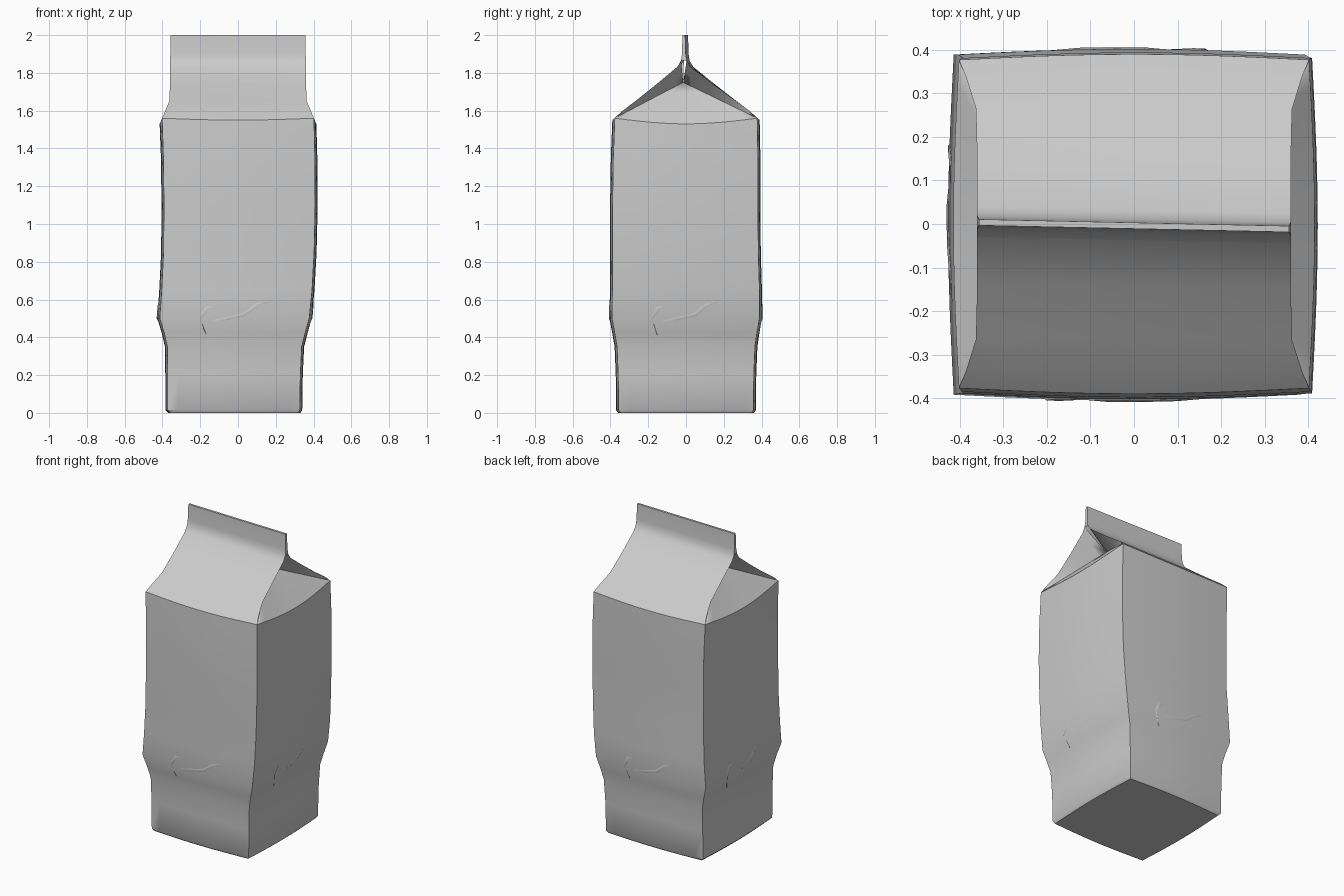
import bpy, bmesh, math
from mathutils import Vector

cube = bpy.data.objects.get("Cube")
if cube:
    bpy.data.objects.remove(cube)

card = bpy.data.materials.new("grey card")
card.use_nodes = True
GREY = (0.6, 0.6, 0.6, 1)
card.diffuse_color = GREY
card.node_tree.nodes["Principled BSDF"].inputs["Base Color"].default_value = GREY

N = 12            # segments along each wall
EAVE = 1.56
BULGE = 0.013
# height, then the right, left, front and back limits of the body
LEVELS = [(0, -.37, .33, -.36, .36), (.015, -.385, .34, -.37, .37),
          (.2, -.385, .343, -.372, .372), (.35, -.387, .35, -.378, .378),
          (.42, -.403, .368, -.39, .388), (.5, -.427, .39, -.405, .402),
          (.65, -.417, .405, -.403, .402), (.85, -.407, .416, -.402, .396),
          (1.1, -.405, .422, -.402, .394), (1.35, -.408, .42, -.398, .394),
          (EAVE, -.415, .415, -.39, .39)]


def limits(z):
    for a, b in zip(LEVELS, LEVELS[1:]):
        if z <= b[0]:
            t = (z - a[0]) / (b[0] - a[0])
            return [p + (q - p) * t for p, q in zip(a[1:], b[1:])]
    return LEVELS[-1][1:]


def wall_point(side, t, z, lift=0):
    """Point on a wall, t running counter-clockwise from 0 to 1."""
    x0, x1, y0, y1 = limits(z)
    sag = math.sin(math.pi * t)
    out = BULGE * (sag - 1) + lift
    x0, x1, y0, y1 = x0 + BULGE, x1 - BULGE, y0 + BULGE, y1 - BULGE
    out += BULGE
    if z == EAVE:
        z -= (0.03 if side in ("left", "right") else 0.01) * sag
    dx, dy = (x1 - x0) * t, (y1 - y0) * t
    return Vector({"front": (x0 + dx, y0 - out, z), "left": (x1 + out, y0 + dy, z),
                   "back": (x1 - dx, y1 + out, z), "right": (x0 - out, y1 - dy, z)}[side])


def finish(name, bm, angle=35):
    bmesh.ops.remove_doubles(bm, verts=bm.verts, dist=0.0005)
    bmesh.ops.recalc_face_normals(bm, faces=bm.faces)
    mesh = bpy.data.meshes.new(name)
    bm.to_mesh(mesh)
    bm.free()
    obj = bpy.data.objects.new(name, mesh)
    bpy.context.collection.objects.link(obj)
    mesh.materials.append(card)
    bpy.ops.object.select_all(action="DESELECT")
    obj.select_set(True)
    bpy.context.view_layer.objects.active = obj
    bpy.ops.object.shade_smooth_by_angle(angle=math.radians(angle))
    return obj


def skin(bm, rows, closed=False):
    grid = [[bm.verts.new(p) for p in row] for row in rows]
    for a, b in zip(grid, grid[1:]):
        for i in range(len(a) if closed else len(a) - 1):
            j = (i + 1) % len(a)
            bm.faces.new((a[i], a[j], b[j], b[i]))
    return grid


# Body: four bowed walls and a base
SIDES = ("front", "left", "back", "right")
bm = bmesh.new()
rings = [[wall_point(s, i / N, lv[0]) for s in SIDES for i in range(N)] for lv in LEVELS]
bm.faces.new(skin(bm, rings, closed=True)[0])
finish("carton_body", bm)

# Roof: each panel runs from the eave up into its half of the top seal
SLOPE = [(.385, .335, 1.6), (.363, .265, 1.652), (.36, .14, 1.748), (.36, .035, 1.832),
         (.36, .015, 1.865)]
SEAL = [(.358, .01, 1.9), (.356, .007, 2.0)]


def skew(x):
    return -0.004 - 0.022 * x


def roof_row(side, half, y, z):
    sign = -1 if side == "front" else 1
    row = []
    for i in range(N + 1):
        x = -sign * half * (2 * i / N - 1)
        fade = max(0, 1 - y / .3)
        row.append(Vector((x, sign * y + skew(x) * fade, z)))
    return row


panels = {}
for side in ("front", "back"):
    panels[side] = [[wall_point(side, i / N, EAVE) for i in range(N + 1)]]
    panels[side] += [roof_row(side, *p) for p in SLOPE + SEAL]
bm = bmesh.new()
for rows in panels.values():
    skin(bm, rows)
# close the top and the ends of the seal
front, back = panels["front"], panels["back"]
skin(bm, [front[-1], back[-1][::-1]])
for k in (0, N):
    skin(bm, [[r[k] for r in front[-3:]], [r[N - k] for r in back[-3:]]])
finish("gable_roof_and_seal", bm)

# Gussets: the folded-in triangle and its two flaps at each end
for side, sign in (("left", 1), ("right", -1)):
    apex = Vector((sign * .2, -.015, 1.75))
    eave = [wall_point(side, i / N, EAVE) for i in range(N + 1)]
    bm = bmesh.new()
    skin(bm, [[p.lerp(apex, t) for p in eave] for t in (0, .25, .5, .75, 1)][:-1])
    inner = [bm.verts.new(p.lerp(apex, .75)) for p in eave]
    tip = bm.verts.new(apex)
    for a, b in zip(inner, inner[1:]):
        bm.faces.new((a, b, tip))
    for rows, k in ((front, N if sign > 0 else 0), (back, 0 if sign > 0 else N)):
        edge = [r[k] for r in rows[:len(SLOPE) + 1]]
        corner, ridge = edge[0], edge[-1]
        crease = [corner.lerp(apex, (p.z - corner.z) / (ridge.z - corner.z)) for p in edge]
        skin(bm, [edge, [a.lerp(b, .5) for a, b in zip(edge, crease)], crease])
    finish(side + "_gusset", bm)

# Shallow creases pressed into each wall
CREASES = [[(.3, .41), (.27, .5), (.31, .555), (.38, .565)],
           [(.33, .48), (.45, .5), (.56, .52), (.64, .57), (.73, .6)]]
for side in SIDES:
    bm = bmesh.new()
    for path in CREASES:
        rows = []
        for k, (t, z) in enumerate(path):
            lift = .004 if 0 < k < len(path) - 1 else 0
            rows.append([wall_point(side, t - .012, z + .012, -.002),
                         wall_point(side, t, z, lift),
                         wall_point(side, t + .012, z - .012, -.002)])
        skin(bm, rows)
    finish(side + "_wall_crease", bm, 60)
